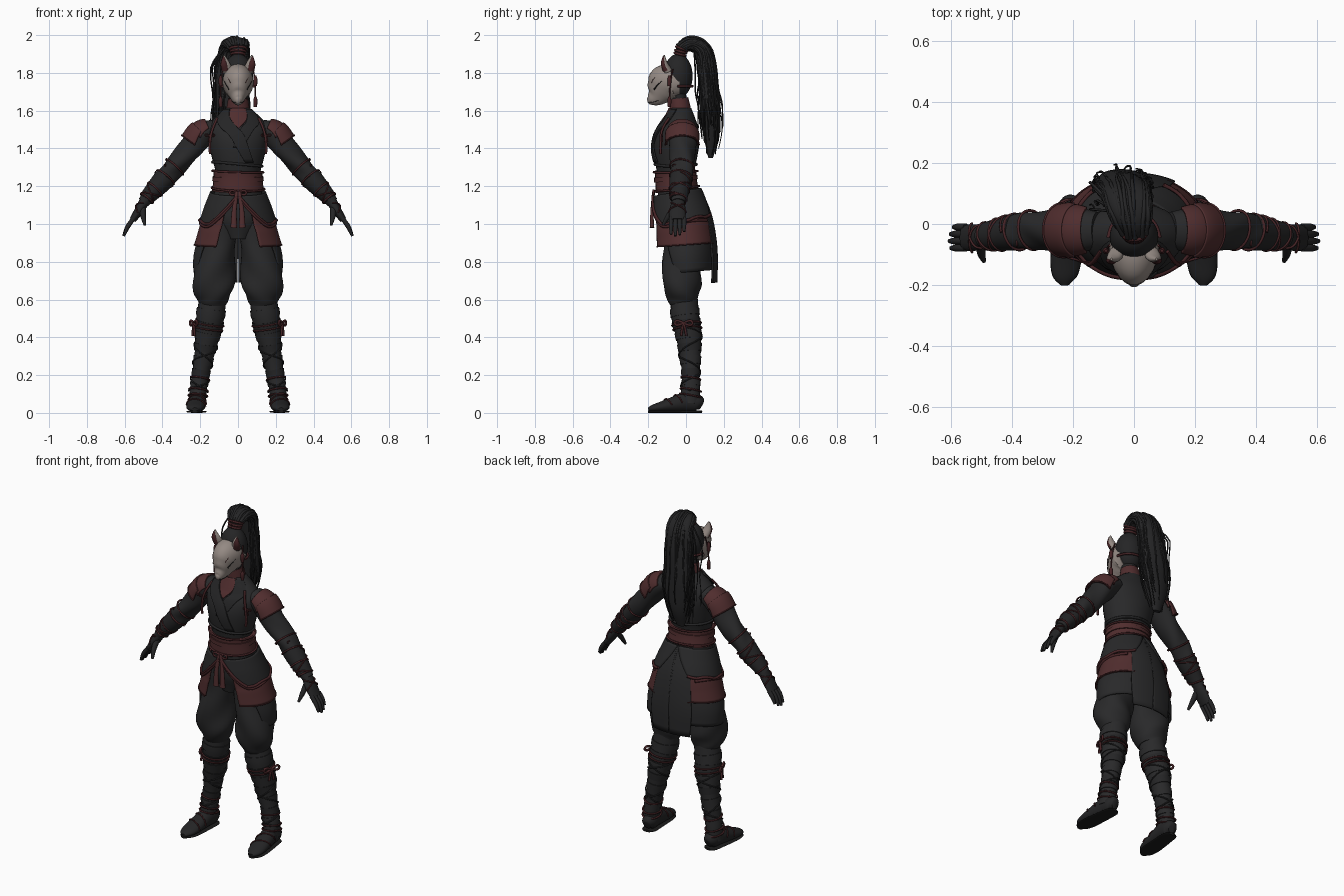
import bpy, bmesh, random
from math import sin, cos, radians, pi
from mathutils import Vector

random.seed(4)
if "Cube" in bpy.data.objects:
    bpy.data.objects.remove(bpy.data.objects["Cube"])


def material(name, r, g, b):
    m = bpy.data.materials.new(name)
    m.use_nodes = True
    m.diffuse_color = (r, g, b, 1)
    shader = next(n for n in m.node_tree.nodes if n.type == 'BSDF_PRINCIPLED')
    shader.inputs["Base Color"].default_value = (r, g, b, 1)
    shader.inputs["Roughness"].default_value = .8
    return m


CLOTH = material("black cloth", .022, .022, .023)
LEATHER = material("dark leather", .018, .018, .019)
HAIR = material("black hair", .018, .018, .019)
RED = material("dull red cloth", .08, .026, .027)
CORD = material("dark red cord", .06, .017, .019)
BONE = material("pale mask", .3, .255, .23)
INK = material("ink", .011, .011, .011)
X, Y, Z = Vector((1, 0, 0)), Vector((0, 1, 0)), Vector((0, 0, 1))


def at(secs, t):
    """Smoothly interpolate sections (x, y, z, radius u, radius v, angles)."""
    n = len(secs) - 1
    t = min(max(t, 0), 1) * n
    i = min(int(t), n - 1)
    f, b, c = t - i, secs[i], secs[i + 1]
    a = secs[i - 1] if i else [2 * p - q for p, q in zip(b, c)]
    d = secs[i + 2] if i + 2 <= n else [2 * q - p for p, q in zip(b, c)]
    return [q + f / 2 * (r - p + f * (2 * p - 5 * q + 4 * r - s + f * (3 * (q - r) + s - p)))
            for p, q, r, s in zip(a, b, c, d)]


def surf(secs, t, angle, grow=0, ref=Y):
    """Point on the tube described by the sections."""
    s = at(secs, t)
    run = Vector(at(secs, t + .01)[:3]) - Vector(at(secs, t - .01)[:3])
    u = ref.cross(run).normalized()
    v = run.normalized().cross(u)
    a = radians(angle)
    return Vector(s[:3]) + u * max(s[3] + grow, .002) * cos(a) + v * max(s[4] + grow, .002) * sin(a)


def finish(bm, name, mat, mirror=False, thick=0):
    bmesh.ops.recalc_face_normals(bm, faces=bm.faces)
    me = bpy.data.meshes.new(name)
    bm.to_mesh(me)
    bm.free()
    me.materials.append(mat)
    for p in me.polygons:
        p.use_smooth = True
    me.set_sharp_from_angle(angle=radians(50))
    ob = bpy.data.objects.new(name, me)
    bpy.context.collection.objects.link(ob)
    if thick:
        ob.modifiers.new("Thickness", 'SOLIDIFY').thickness = thick
    if mirror:
        ob.modifiers.new("Mirror", 'MIRROR').use_mirror_merge = False


def loft(name, secs, mat, mirror=False, ref=Y, cols=28, fold=0, thick=.009):
    """Tube through sections; sections carrying two angles give an open shell."""
    bm = bmesh.new()
    rows, shell, grid = (len(secs) - 1) * 4, len(secs[0]) > 5, []
    for r in range(rows + 1):
        t = r / rows
        a0, a1 = at(secs, t)[5:7] if shell else (0, 360)
        line = []
        for c in range(cols + shell):
            a = a0 + (a1 - a0) * c / cols
            wave = fold * sin(radians(3 * a) + 14 * t) * sin(pi * t)
            line.append(bm.verts.new(surf(secs, t, a, wave, ref)))
        grid.append(line)
    for p, q in zip(grid, grid[1:]):
        for c in range(cols):
            d = c + 1 if shell else (c + 1) % cols
            bm.faces.new((p[c], p[d], q[d], q[c]))
    if not shell:
        bm.faces.new(grid[0])
        bm.faces.new(grid[-1])
    finish(bm, name, mat, mirror, thick if shell else 0)


def band(name, base, t0, t1, grow, mat, mirror=False, start=None, end=None):
    """Layer lying over part of a tube, optionally limited to an angle range."""
    secs = []
    for k in range(5):
        f = k / 4
        s = at(base, t0 + (t1 - t0) * f)
        s[3] += grow
        s[4] += grow
        if start:
            s += [p + (q - p) * f for p, q in zip(start, end)]
        secs.append(s)
    loft(name, secs, mat, mirror)


def cord(name, paths, r, mat, mirror=False, tip=1):
    cu = bpy.data.curves.new(name, 'CURVE')
    cu.dimensions, cu.bevel_depth, cu.bevel_resolution = '3D', r, 1
    cu.resolution_u, cu.use_fill_caps = 3, True
    flips = (1, -1) if mirror else (1,)
    for path in paths:
        for s in flips:
            sp = cu.splines.new('NURBS')
            sp.points.add(len(path) - 1)
            for i, (pt, p) in enumerate(zip(sp.points, path)):
                pt.co = (p[0] * s, p[1], p[2], 1)
                pt.radius = 1 + (tip - 1) * i / (len(path) - 1)
            sp.use_endpoint_u, sp.order_u = True, 3
    cu.materials.append(mat)
    bpy.context.collection.objects.link(bpy.data.objects.new(name, cu))


def wind(base, t0, t1, a0, turns, grow=.004, tilt=0, ref=Y):
    n = int(abs(turns) * 18) + 2
    return [surf(base, t0 + (t1 - t0) * k / n + tilt * sin(2 * pi * turns * k / n),
                 a0 + 360 * turns * k / n, grow, ref) for k in range(n + 1)]


def bow(name, c, d, s, mat, mirror=False):
    c, paths = Vector(c), []
    for e in (d, -d):
        paths.append([c, c + e * s + Z * s * .6, c + e * s * 1.5, c + e * s - Z * s * .5, c])
        paths.append([c, c + e * s * .3 - Z * s, c + e * s * .4 - Z * s * 2])
    cord(name, paths, s * .2, mat, mirror)


# Torso, collar and sash
torso = [(0, -.04, 1.12, .135, .11), (0, -.05, 1.2, .122, .1), (0, -.055, 1.27, .118, .098),
         (0, -.055, 1.35, .138, .113), (0, -.05, 1.43, .155, .12), (0, -.035, 1.5, .165, .105),
         (0, -.03, 1.56, .125, .08), (0, -.028, 1.615, .06, .056)]
loft("tunic", torso, CLOTH)
loft("neck", [(0, -.03, 1.58, .05, .05), (0, -.04, 1.64, .047, .045), (0, -.045, 1.7, .045, .045)], LEATHER)
loft("neck_scarf", [(0, -.028, 1.58, .064, .058), (0, -.032, 1.62, .06, .055), (0, -.038, 1.665, .052, .05)], RED)
band("inner_collar", torso, .7, .99, .007, RED, start=(-92, -88), end=(-128, -52))
band("under_lapel", torso, .98, .5, .009, LEATHER, start=(-160, -122), end=(-98, -80))
band("over_lapel", torso, .98, .38, .014, LEATHER, start=(-58, -20), end=(-125, -105))
band("sash", torso, .1, .3, .012, RED)
band("sash_fold", torso, .2, .25, .018, RED)
cord("tunic_hem", [wind(torso, .37, .37, 90, 1, .004, .02)], .008, LEATHER)
cord("sash_cords", [wind(torso, t, t, 90, 1, .018, .008) for t in (.12, .3)], .006, CORD)
bow("sash_bow", (0, -.172, 1.165), X, .032, CORD)
for n, x in enumerate((-.02, .02)):
    loft(f"sash_tail_{n + 1}", [(x * .3, -.172, 1.17, .01, .008), (x, -.18, 1.07, .013, .008),
                                (x * 1.1, -.18, .98, .018, .012)], RED, cols=12)

# Layered skirt
skirt = [(0, -.045, 1.17, .13, .11), (0, -.03, 1.08, .165, .135), (0, -.015, 1, .19, .15),
         (0, -.01, .93, .21, .156), (0, -.005, .86, .23, .16), (0, .004, .77, .24, .152),
         (0, .008, .68, .22, .145)]
loft("pelvis", [(0, -.04, 1.16, .125, .105), (0, -.02, 1.03, .15, .12), (0, -.02, .92, .07, .09)], CLOTH)
band("side_skirts", skirt, .3, .88, 0, CLOTH, True, (95, 225), (100, 205))
band("hip_panels", skirt, .1, .6, .01, RED, True, (125, 246), (118, 240))
cord("panel_hems", [[surf(skirt, .6, 118 + 122 * k / 9, .012) for k in range(10)]], .003, CORD, True)
band("overskirts", skirt, 0, .29, .018, CLOTH, True, (91, 268), (118, 222))
band("back_tails", skirt, 0, 1, .013, CLOTH, True, (88, 125), (91, 122))
edge = [surf(skirt, .29 * k / 6, 268 - 46 * k / 6, .022) for k in range(7)]
edge += [surf(skirt, .29 + .015 * sin(k * 2), 222 - 13 * k, .022) for k in range(9)]
cord("hip_cords", [edge, [p - Z * .014 for p in edge[::2]]], .008, CORD, True)

# Baggy trousers, wrapped shins and shoes
trouser = [(.07, -.025, 1.12, .065, .085), (.088, -.02, 1, .082, .1), (.108, -.015, .88, .097, .1),
           (.125, -.022, .76, .11, .1), (.132, -.022, .67, .108, .1),
           (.132, -.015, .61, .088, .083), (.132, -.01, .575, .07, .07)]
loft("trousers", trouser, CLOTH, True, fold=.007)
shin = [(.13, -.01, .63, .068, .07), (.145, -.005, .52, .074, .074), (.16, .012, .42, .066, .068),
        (.178, .022, .31, .052, .056), (.198, .025, .2, .045, .046), (.21, .025, .12, .045, .05),
        (.215, .02, .05, .045, .055)]
loft("shins", shin, CLOTH, True)
for k in range(7):
    t = .12 + k * .1
    band(f"shin_wraps_{k + 1}", shin, t, t + .06, .004, LEATHER if k % 2 else CLOTH, True)
cord("shin_laces", [wind(shin, .3, .85, a, w, .006) for a, w in ((0, 2), (180, -2))], .004, LEATHER, True)
cord("knee_cords", [wind(shin, t, t, 0, 1, .006, .012) for t in (.25, .29)], .005, CORD, True)
cord("ankle_cords", [wind(shin, t, t, 0, 1, .006, .015) for t in (.7, .83, .9)], .005, CORD, True)
bow("knee_bows", (.235, -.012, .475), (X * .4 + Y), .034, CORD, True)
foot = [(.205, .083, .04, .022, .025), (.208, .06, .052, .041, .046), (.213, 0, .058, .046, .052),
        (.219, -.06, .046, .049, .042), (.224, -.12, .034, .05, .03), (.228, -.17, .025, .04, .02),
        (.228, -.2, .018, .014, .01)]
loft("shoes", foot, LEATHER, True, ref=Z)
loft("soles", [(x, y, .006, r + .001, .006) for x, y, z, r, h in foot], INK, True, ref=Z)
cord("shoe_cords", [wind(foot, t, t + .12, 0, .5, .003, 0, Z) for t in (.4, .55)], .004, CORD, True)

# Sleeves, shoulder plates and bracers
arm = [(.12, -.02, 1.51, .045, .06), (.19, -.02, 1.475, .066, .075), (.25, -.02, 1.4, .062, .07),
       (.31, -.018, 1.33, .058, .063), (.36, -.022, 1.275, .055, .058), (.41, -.03, 1.217, .05, .053),
       (.46, -.036, 1.163, .04, .045), (.5, -.04, 1.115, .031, .036)]
loft("sleeves", arm, CLOTH, True, fold=.005)
for k in range(2):
    t = .06 + k * .075
    band(f"shoulder_plates_{k + 1}", arm, t, t + .11, .01 + .006 * k, RED, True, (100, 260), (85, 275))
    cord(f"plate_rims_{k + 1}", [wind(arm, t + .11, t + .11, 85, .53, .012 + .006 * k)], .004, CORD, True)
band("bracers", arm, .64, .95, .005, LEATHER, True)
cord("arm_cords", [wind(arm, t, t, 0, 1, .005, .012) for t in (.5, .64, .8, .94)], .005, CORD, True)
cord("bracer_laces", [wind(arm, .66, .94, a, w, .007) for a, w in ((0, 1), (180, -1))], .004, CORD, True)
bow("shoulder_knots", (.15, -.125, 1.47), X, .018, CORD, True)
bow("elbow_knots", (.385, -.05, 1.31), Y, .016, CORD, True)
cord("shoulder_ropes", [[(.11, -.09, 1.56), (.135, -.13, 1.51), (.152, -.135, 1.43), (.148, -.135, 1.37)]],
     .007, CORD, True)

# Hands
palm = [(.495, -.04, 1.12, .028, .033), (.525, -.045, 1.07, .024, .044), (.558, -.045, 1.02, .018, .042)]
loft("palms", palm, LEATHER, True, cols=16)
for k, (name, reach) in enumerate((("index", .9), ("middle", 1), ("ring", .93), ("little", .75))):
    y = -.079 + .023 * k
    loft(f"{name}_fingers", [(.552, y, 1.03, .012, .012), (.552 + .033 * reach, y, 1.03 - .045 * reach, .012, .012),
                             (.552 + .054 * reach, y, 1.03 - .094 * reach, .007, .007)], LEATHER, True, cols=10)
loft("thumbs", [(.505, -.06, 1.085, .017, .017), (.502, -.095, 1.04, .014, .014),
                (.493, -.122, .995, .007, .007)], LEATHER, True, cols=10)
cord("glove_cords", [wind(palm, .1, .6, a, w, .003) for a, w in ((90, .5), (270, -.5))], .004, CORD, True)

# Head and mask
bm = bmesh.new()
bmesh.ops.create_uvsphere(bm, u_segments=32, v_segments=20, radius=1)
for v in bm.verts:
    v.co = Vector((v.co.x * .08, v.co.y * .077 - .042, v.co.z * .117 + 1.784))
finish(bm, "head_hair", HAIR)
mask = [(0, -.035, 1.75, .077, .078), (0, -.08, 1.75, .082, .1), (0, -.11, 1.733, .075, .105),
        (0, -.137, 1.703, .058, .083), (0, -.163, 1.673, .039, .053), (0, -.19, 1.657, .024, .029),
        (0, -.205, 1.653, .01, .011)]
loft("mask", mask, BONE, ref=Z)
cord("eye_slits", [[surf(mask, .55 - .055 * k, 24 - 2 * k, 0, Z) for k in range(5)]], .004, INK, True, .4)
cord("brow_marks", [[surf(mask, .48 - .04 * k, 48 - 2 * k, 0, Z) for k in range(4)]], .002, CORD, True, .4)
cord("mouth_line", [[surf(mask, .95 - .07 * k, -32 + k, 0, Z) for k in range(5)]], .002, INK, True)
loft("ears", [(.056, -.095, 1.81, .027, .022), (.067, -.112, 1.85, .023, .015),
              (.074, -.116, 1.893, .004, .004)], BONE, True, cols=16)
loft("inner_ears", [(.066, -.106, 1.815, .021, .018), (.075, -.12, 1.85, .017, .013),
                    (.077, -.119, 1.886, .004, .004)], CORD, True, cols=12)
cord("mask_strap", [[(.084 * cos(k * pi / 8), -.045 + .081 * sin(k * pi / 8), 1.73) for k in range(9)]], .007, CORD)
cord("mask_tassel_cords", [[(.08, -.07, 1.82), (.093, -.085, 1.76), (.092, -.088, 1.66)]], .004, CORD, True)
for k, z in enumerate((1.765, 1.655)):
    loft(f"mask_tassels_{k + 1}", [(.092, -.088, z + .02, .005, .005), (.092, -.088, z, .011, .011),
                                   (.092, -.088, z - .035, .009, .009)], CORD, True, cols=10)

# Ponytail with loose strands
tail = [(0, -.035, 1.885, .026, .028), (0, -.015, 1.94, .03, .045), (-.01, .035, 1.955, .038, .066),
        (-.02, .09, 1.92, .045, .075), (-.03, .11, 1.82, .05, .082), (-.035, .12, 1.7, .052, .088),
        (-.04, .13, 1.58, .052, .085), (-.05, .135, 1.46, .042, .062), (-.055, .13, 1.35, .012, .025)]
loft("ponytail", tail, HAIR, ref=X, fold=.004)
cord("ponytail_tie", [wind(tail, t, t, 0, 1, .003, 0, X) for t in (.03, .06, .09)], .007, CORD)
strands = []
for k in range(40):
    a, stop, drift = random.uniform(0, 360), random.uniform(.8, 1), random.uniform(-30, 30)
    strands.append([surf(tail, .1 + (stop - .1) * j / 12, a + drift * j / 12 + random.uniform(-5, 5),
                         random.uniform(-.003, .004) + .012 * (j > 9), X) for j in range(13)])
cord("ponytail_strands", strands, .008, HAIR, tip=.3)
loose = []
for k in range(8):
    x, y = random.uniform(-.15, -.09), random.uniform(.05, .16)
    loose.append([(-.05, .04, 1.96)] + [(x + random.uniform(-.012, .012), y + random.uniform(-.012, .012), z)
                                        for z in (1.86, 1.77, 1.69, 1.62, 1.56, random.uniform(1.36, 1.5))])
cord("loose_strands", loose, .005, HAIR, tip=.3)
